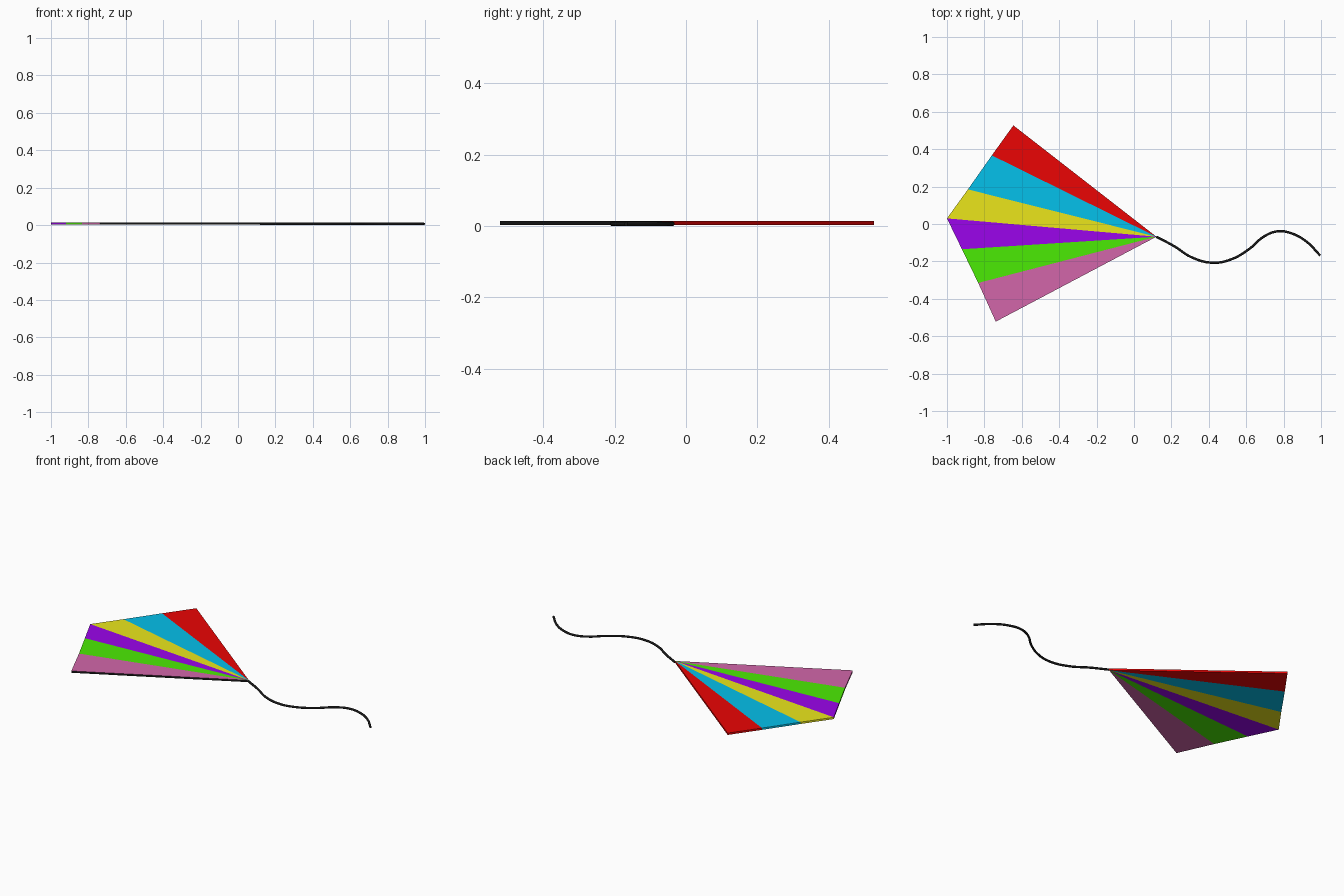
import bpy

if "Cube" in bpy.data.objects:
    bpy.data.objects.remove(bpy.data.objects["Cube"])

Z0, Z1 = 0.003, 0.014
TIP = (0.12, -0.068)
# outer rim of the sail, top corner to bottom corner
RIM = [(-0.645, 0.527), (-0.76, 0.367), (-0.888, 0.185), (-1.0, 0.03),
       (-0.92, -0.135), (-0.833, -0.315), (-0.739, -0.522)]


def material(name, srgb):
    m = bpy.data.materials.new(name)
    m.diffuse_color = (*[c ** 2.2 for c in srgb], 1)
    m.use_nodes = True
    m.node_tree.nodes["Principled BSDF"].inputs["Base Color"].default_value = m.diffuse_color
    return m


COLOURS = [("red", (0.92, 0.05, 0.05)), ("blue", (0.05, 0.75, 0.92)),
           ("yellow", (0.92, 0.90, 0.13)), ("purple", (0.60, 0.05, 0.92)),
           ("green", (0.30, 0.92, 0.05)), ("pink", (0.82, 0.40, 0.66))]
black = material("black", (0.12, 0.12, 0.12))

# sail: one thin triangular panel per colour
for i, (name, rgb) in enumerate(COLOURS):
    tri = [TIP, RIM[i], RIM[i + 1]]
    verts = [(x, y, z) for z in (Z0, Z1) for x, y in tri]
    faces = [(0, 2, 1), (3, 4, 5), (0, 1, 4, 3), (1, 2, 5, 4), (2, 0, 3, 5)]
    if verts and (tri[1][0] - TIP[0]) * (tri[2][1] - TIP[1]) < (tri[1][1] - TIP[1]) * (tri[2][0] - TIP[0]):
        faces = [f[::-1] for f in faces]
    me = bpy.data.meshes.new(name + "_panel")
    me.from_pydata(verts, [], faces)
    me.materials.append(material(name, rgb))
    me.materials.append(black)
    if name == "pink":  # dark hem on the lower edge
        me.polygons[4].material_index = 1
    bpy.context.collection.objects.link(bpy.data.objects.new(name + "_panel", me))

# wavy tail string
PATH = [TIP, (0.217, -0.12), (0.308, -0.178), (0.42, -0.207), (0.522, -0.188),
        (0.618, -0.132), (0.693, -0.068), (0.768, -0.039), (0.842, -0.05),
        (0.922, -0.094), (0.995, -0.168)]
cu = bpy.data.curves.new("tail_string", "CURVE")
cu.dimensions = "3D"
cu.bevel_depth = 0.0065
cu.bevel_resolution = 2
cu.resolution_u = 6
cu.use_fill_caps = True
sp = cu.splines.new("BEZIER")
sp.bezier_points.add(len(PATH) - 1)
for p, (x, y) in zip(sp.bezier_points, PATH):
    p.co = (x, y, 0.0065)
    p.handle_left_type = p.handle_right_type = "AUTO"
cu.materials.append(black)
bpy.context.collection.objects.link(bpy.data.objects.new("tail_string", cu))
